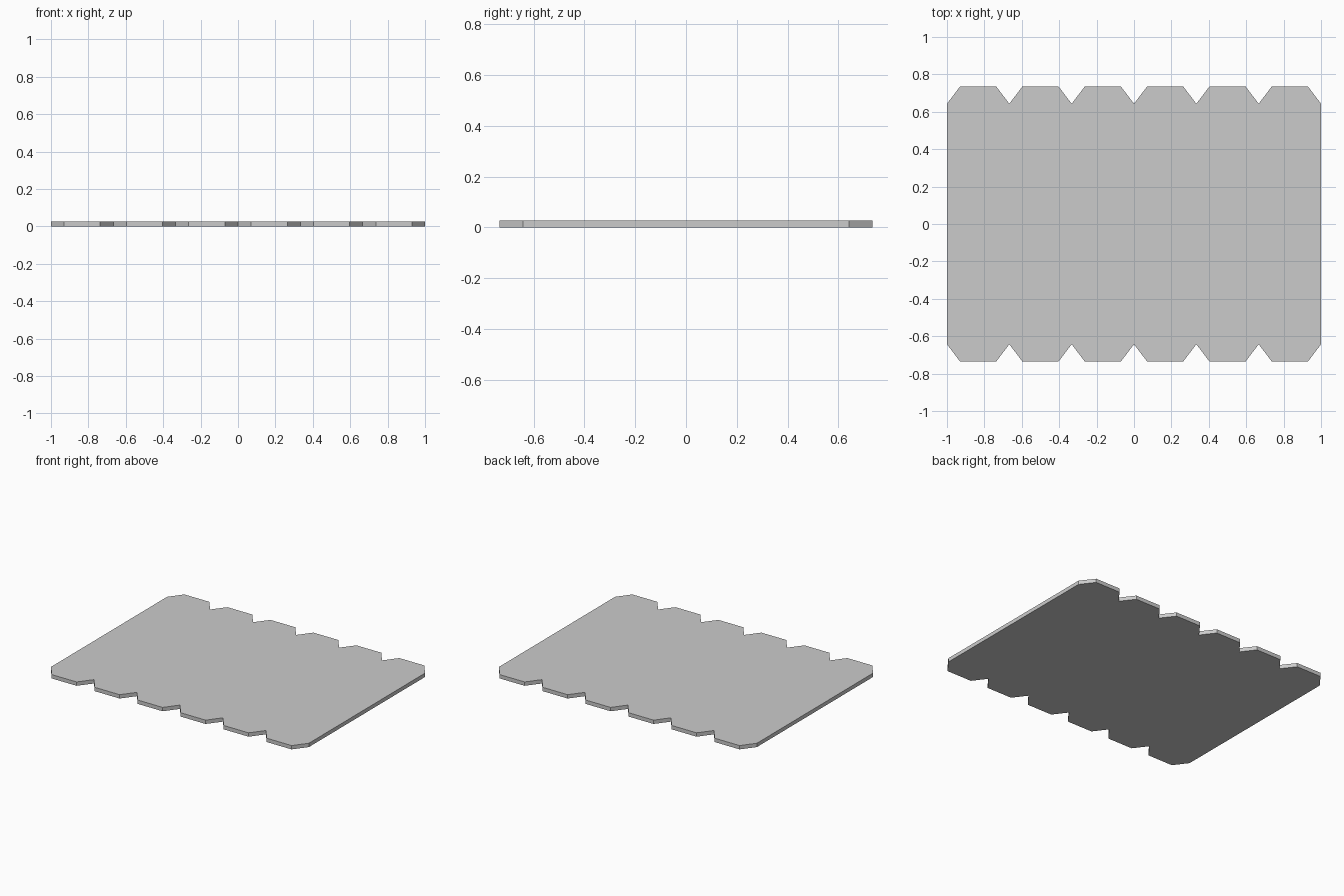
import bpy, bmesh

if "Cube" in bpy.data.objects:
    bpy.data.objects.remove(bpy.data.objects["Cube"])

HALF_Y, NOTCH_Y, THICK = 0.735, 0.643, 0.027
BOARD, CHAMFER, COUNT = 1 / 3, 0.07, 6

# zigzag split between the end board and the rest, back to front
CRACK = [(-0.74, 0.50), (-0.60, 0.19), (-0.74, -0.08),
         (-0.60, -0.335), (-0.74, -0.545)]


def notched_edge(first, last, side):
    """Chamfered board ends from left to right along the front or back."""
    pts = [(-1 + first * BOARD, side * NOTCH_Y)]
    for i in range(first, last):
        x0, x1 = -1 + i * BOARD, -1 + (i + 1) * BOARD
        pts += [(x0 + CHAMFER, side * HALF_Y), (x1 - CHAMFER, side * HALF_Y),
                (x1, side * NOTCH_Y)]
    return pts


def slab(name, outline):
    """Extrude a flat outline up from the floor."""
    bm = bmesh.new()
    face = bm.faces.new([bm.verts.new((x, y, 0)) for x, y in outline])
    top = bmesh.ops.extrude_face_region(bm, geom=[face])["geom"]
    bmesh.ops.translate(bm, vec=(0, 0, THICK),
                        verts=[v for v in top if isinstance(v, bmesh.types.BMVert)])
    bmesh.ops.recalc_face_normals(bm, faces=bm.faces)
    bmesh.ops.triangulate(bm, faces=[f for f in bm.faces if len(f.verts) > 4])
    mesh = bpy.data.meshes.new(name)
    bm.to_mesh(mesh)
    bm.free()
    obj = bpy.data.objects.new(name, mesh)
    bpy.context.collection.objects.link(obj)
    return obj


# broken end board on the left
slab("end_board", notched_edge(0, 1, -1) + CRACK[::-1] + notched_edge(0, 1, 1)[::-1])

# the five remaining boards as one panel
slab("main_panel", notched_edge(1, COUNT, -1) + notched_edge(1, COUNT, 1)[::-1] + CRACK)
